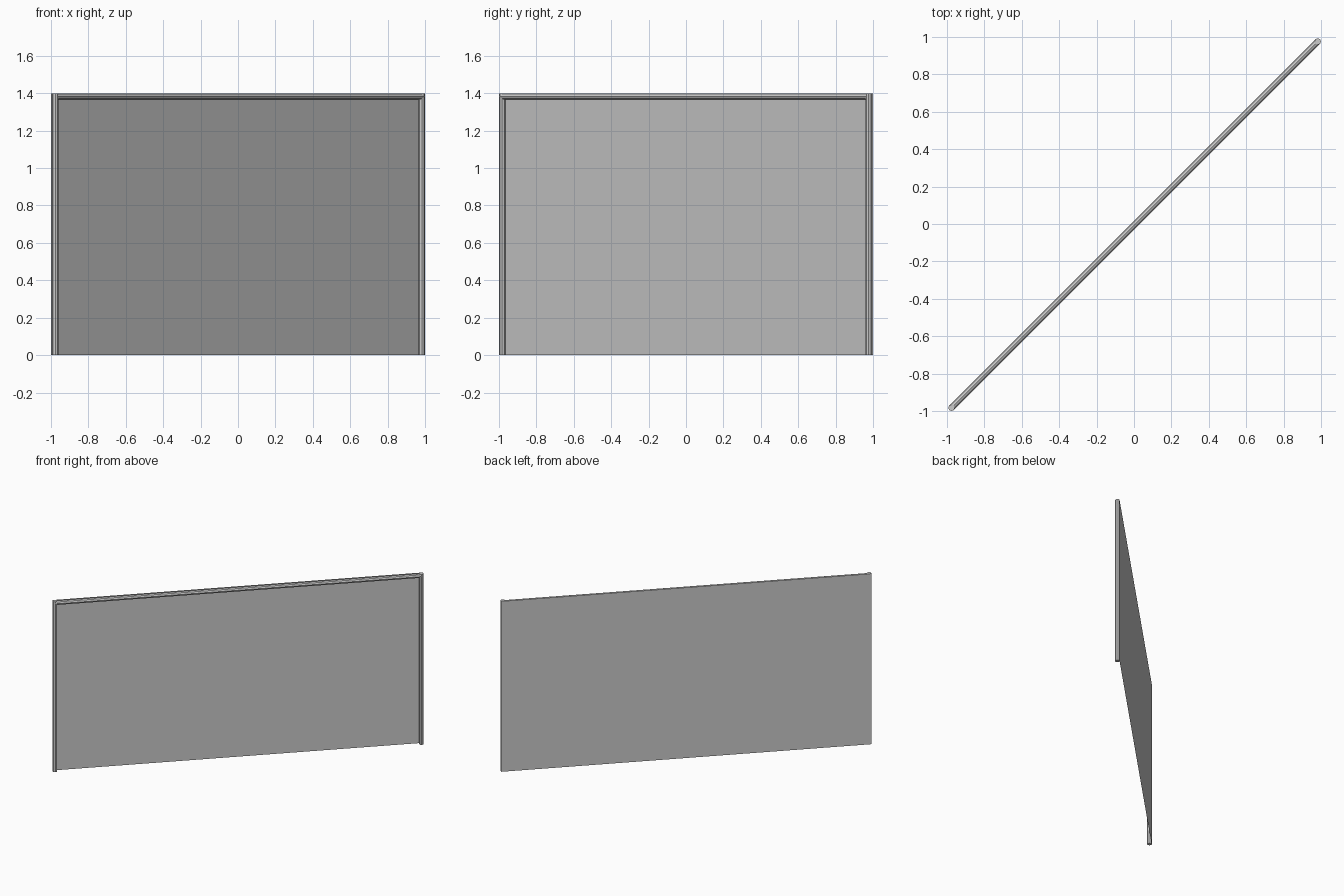
import bpy
from math import pi, sqrt
from mathutils import Matrix, Vector

if "Cube" in bpy.data.objects:
    bpy.data.objects.remove(bpy.data.objects["Cube"])

R = 0.017                      # pipe radius
H = 1.40                       # screen height
S = sqrt(2) - R * (1 + sqrt(2) / 2)   # post distance along the diagonal
N = R * (1 - sqrt(2) / 2)      # post offset toward the front
# local frame: x along the screen, -y toward its front, turned 45 degrees
TURN = Matrix.Rotation(pi / 4, 4, 'Z')


def pipe(name, centre, length, along_x=False):
    bpy.ops.mesh.primitive_cylinder_add(vertices=8, radius=R, depth=length)
    ob = bpy.context.object
    ob.name = name
    rot = Matrix.Rotation(pi / 2, 4, 'Y') if along_x else Matrix.Identity(4)
    ob.data.transform(TURN @ Matrix.Translation(Vector(centre)) @ rot)
    return ob


# end posts
for side, label in ((-1, "left_post"), (1, "right_post")):
    pipe(label, (side * S, -N, H / 2), H)

# top rail
pipe("top_rail", (0, -N, H - R), 2 * S, along_x=True)

# thin sheet stretched behind the frame
w, y = S + R, R - N
me = bpy.data.meshes.new("sheet_panel")
me.from_pydata([TURN @ Vector(p) for p in
                ((-w, y, 0), (w, y, 0), (w, y, H), (-w, y, H))], [], [(0, 1, 2, 3)])
panel = bpy.data.objects.new("sheet_panel", me)
bpy.context.collection.objects.link(panel)
